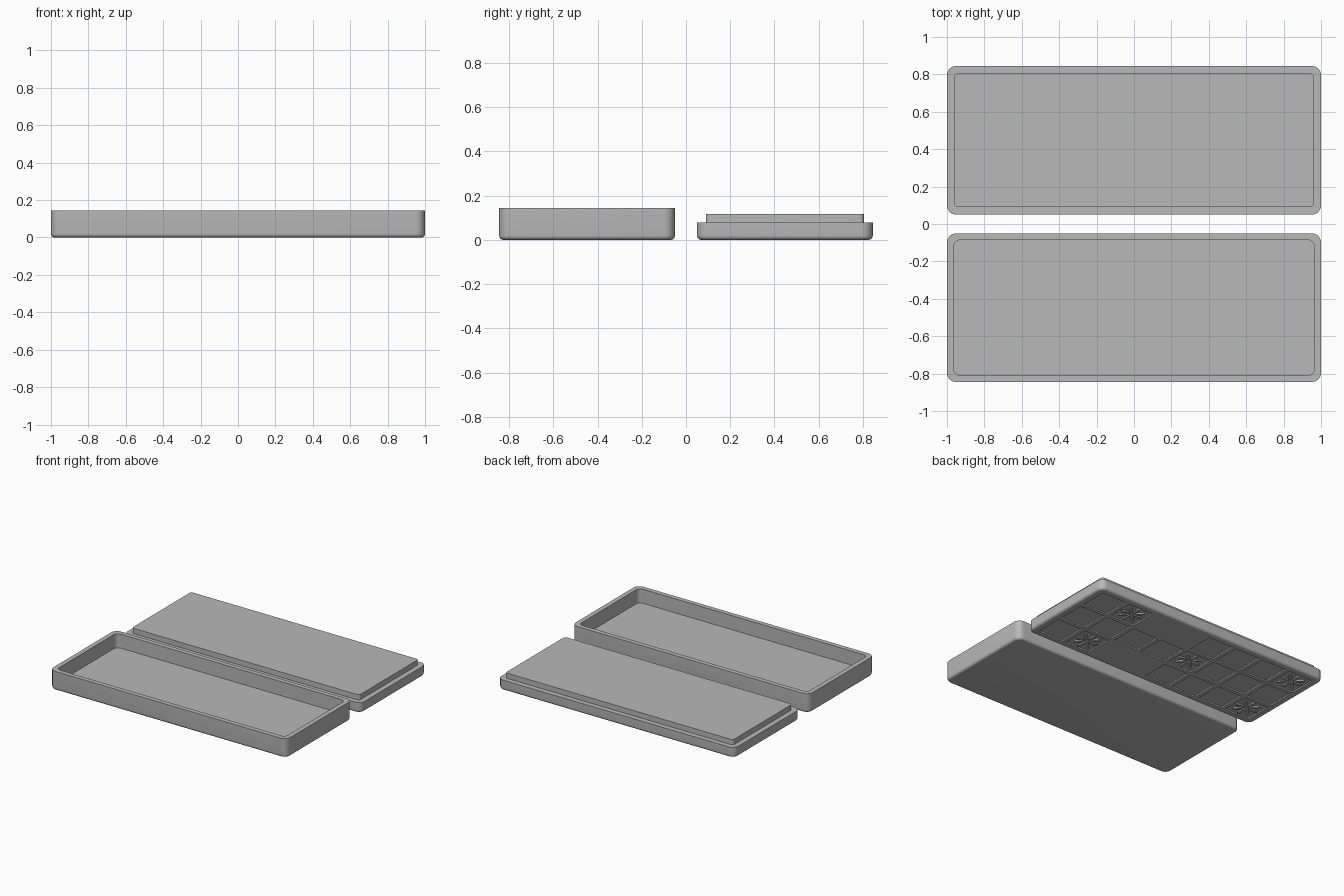
import bpy, bmesh
from math import sin, cos, pi, radians
from mathutils import Matrix

if "Cube" in bpy.data.objects:
    bpy.data.objects.remove(bpy.data.objects["Cube"])

grey = bpy.data.materials.new("plain grey")
grey.use_nodes = True
grey.diffuse_color = (0.48, 0.48, 0.48, 1)
grey.node_tree.nodes["Principled BSDF"].inputs["Base Color"].default_value = (0.48, 0.48, 0.48, 1)

HALF_X, HALF_Y, MID_Y = 1.0, 0.3975, 0.4475
FILLET = 0.02
POCKET = 0.01


def finish(bm, name, smooth=True):
    bmesh.ops.recalc_face_normals(bm, faces=bm.faces[:])
    mesh = bpy.data.meshes.new(name)
    bm.to_mesh(mesh)
    bm.free()
    mesh.materials.append(grey)
    obj = bpy.data.objects.new(name, mesh)
    bpy.context.collection.objects.link(obj)
    if smooth:
        smooth_object(obj)
    return obj


def smooth_object(obj):
    bpy.ops.object.select_all(action="DESELECT")
    obj.select_set(True)
    bpy.context.view_layer.objects.active = obj
    bpy.ops.object.shade_smooth_by_angle(angle=radians(30))


def rounded_ring(bm, y, inset, z, radius, steps=8):
    """One rounded rectangle of vertices."""
    hx, hy = HALF_X - inset - radius, HALF_Y - inset - radius
    ring = []
    for k, (sx, sy) in enumerate([(1, 1), (-1, 1), (-1, -1), (1, -1)]):
        for i in range(steps + 1):
            a = (k + i / steps) * pi / 2
            ring.append(bm.verts.new((sx * hx + radius * cos(a), y + sy * hy + radius * sin(a), z)))
    return ring


def loft(name, y, sections):
    """Stack rounded rectangles given as (inset, z, radius) and cap both ends."""
    bm = bmesh.new()
    rings = [rounded_ring(bm, y, *s) for s in sections]
    for a, b in zip(rings, rings[1:]):
        for i in range(len(a)):
            j = (i + 1) % len(a)
            bm.faces.new((a[i], a[j], b[j], b[i]))
    bm.faces.new(rings[0][::-1])
    bm.faces.new(rings[-1])
    return finish(bm, name)


# Rounded lower edge shared by tray and lid
base = []
for i in range(7):
    a = i / 6 * pi / 2
    inset = FILLET * (1 - sin(a))
    base.append((inset, FILLET * (1 - cos(a)), 0.05 - inset))

# Open tray at the front, lid with a raised lip at the back
loft("tray", -MID_Y, base + [(0.0, 0.145, 0.05), (0.036, 0.145, 0.034), (0.036, 0.038, 0.034)])
lid = loft("lid", MID_Y, base + [(0.0, 0.078, 0.05), (0.04, 0.078, 0.02), (0.04, 0.118, 0.02)])

# Board squares: three rows of eight, with a gap in the outer rows
PITCH = 0.24
cells = []
for col in range(8):
    for row in (-1, 0, 1):
        if row == 0 or col not in (4, 5):
            cells.append((col, row))


def centre(col, row):
    return (col - 3.5) * PITCH, MID_Y + row * PITCH


# Sunken squares on the underside of the lid
bm = bmesh.new()
for cell in cells:
    x, y = centre(*cell)
    size = Matrix.Diagonal((0.21, 0.21, 2 * POCKET, 1))
    bmesh.ops.create_cube(bm, size=1, matrix=Matrix.Translation((x, y, 0)) @ size)
cutter = finish(bm, "square_cutter", smooth=False)
cutter.hide_render = True
cut = lid.modifiers.new("squares", "BOOLEAN")
cut.object = cutter
cut.operation = "DIFFERENCE"
cut.solver = "EXACT"
bpy.context.view_layer.objects.active = lid
bpy.ops.object.modifier_apply(modifier=cut.name)
bpy.data.objects.remove(cutter)
smooth_object(lid)

# Eight-petal rosettes standing in five of the squares
for n, cell in enumerate([(0, -1), (0, 1), (3, 0), (6, -1), (6, 1)]):
    bm = bmesh.new()
    x, y = centre(*cell)
    for k in range(8):
        place = (Matrix.Translation((x, y, 0.006)) @ Matrix.Rotation(k * pi / 4, 4, "Z")
                 @ Matrix.Translation((0.058, 0, 0)) @ Matrix.Diagonal((0.036, 0.011, 1, 1)))
        bmesh.ops.create_cone(bm, cap_ends=True, segments=16, radius1=1, radius2=1,
                              depth=0.012, matrix=place)
    finish(bm, f"rosette_{n + 1}")
